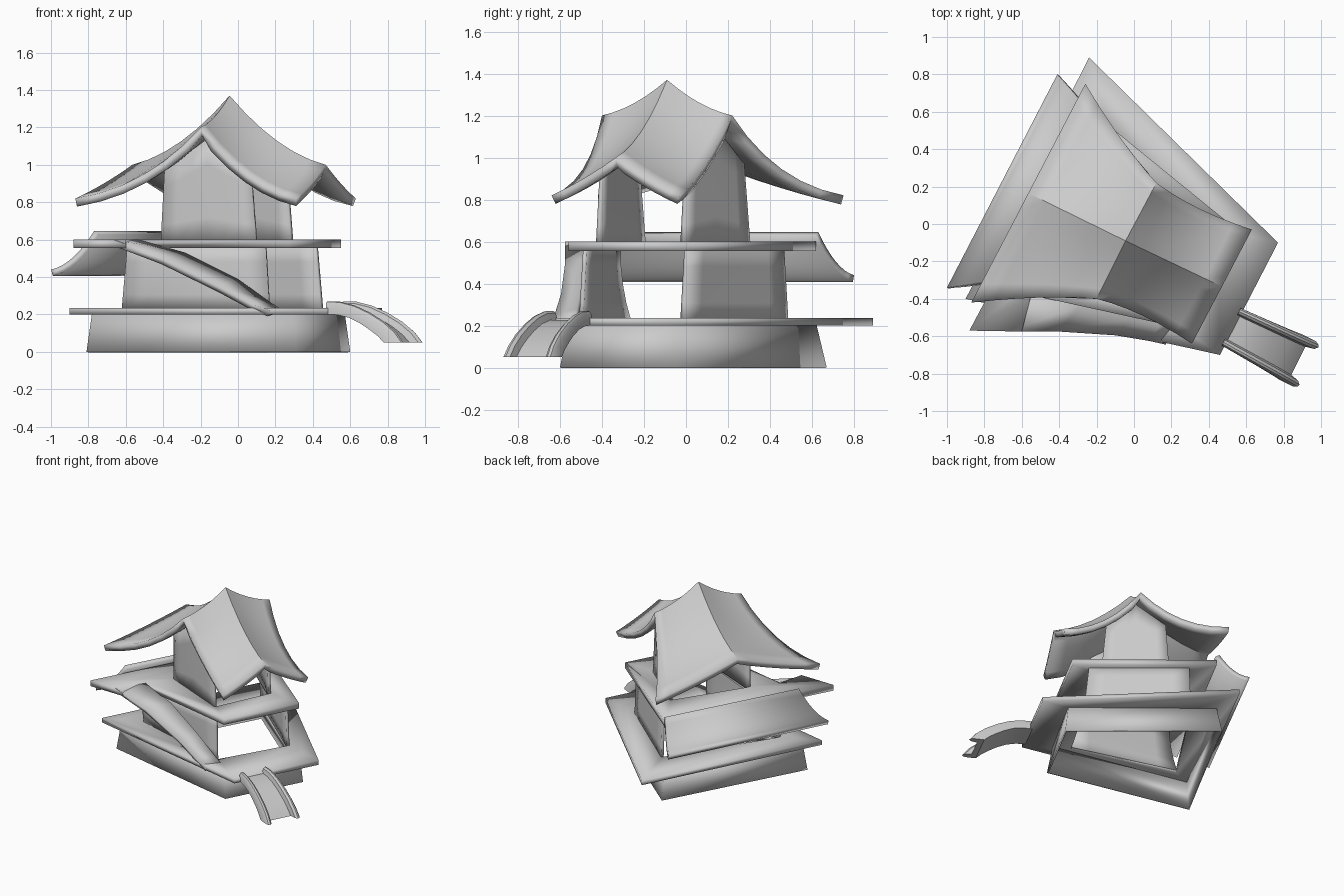
import bpy, bmesh
from mathutils import Vector as V

cube = bpy.data.objects.get("Cube")
if cube:
    bpy.data.objects.remove(cube, do_unlink=True)

grey = bpy.data.materials.new("plain_grey")
grey.use_nodes = True
grey.diffuse_color = (0.6, 0.6, 0.6, 1)
grey.node_tree.nodes["Principled BSDF"].inputs["Base Color"].default_value = (0.6, 0.6, 0.6, 1)
UP = V((0, 0, 1))


def finish(name, bm, thick=0, offset=-1.0):
    mesh = bpy.data.meshes.new(name)
    bm.to_mesh(mesh)
    bm.free()
    mesh.materials.append(grey)
    ob = bpy.data.objects.new(name, mesh)
    bpy.context.collection.objects.link(ob)
    if thick:
        mod = ob.modifiers.new("thickness", "SOLIDIFY")
        mod.thickness, mod.offset = thick, offset
    bpy.ops.object.select_all(action="DESELECT")
    ob.select_set(True)
    bpy.context.view_layer.objects.active = ob
    bpy.ops.object.shade_smooth_by_angle(angle=0.6)
    return ob


def sheet(name, rows, thick, offset=-1.0, closed=False, caps=False):
    """Skin a grid of points; sheets are turned to face upward."""
    bm = bmesh.new()
    g = [[bm.verts.new(p) for p in row] for row in rows]
    n = len(g[0])
    for r0, r1 in zip(g, g[1:]):
        for j in range(n if closed else n - 1):
            k = (j + 1) % n
            bm.faces.new((r0[j], r0[k], r1[k], r1[j]))
    if caps:
        bm.faces.new(g[0])
        bm.faces.new(g[-1])
        bmesh.ops.recalc_face_normals(bm, faces=bm.faces)
    else:
        bm.normal_update()
        if sum(f.normal.z for f in bm.faces) < 0:
            bmesh.ops.reverse_faces(bm, faces=bm.faces)
    return finish(name, bm, thick, offset)


def deck(name, outline, hole, top, thick):
    """Flat floor plate with an opening inside the walls."""
    bm = bmesh.new()
    edges = []
    for loop in (outline, hole):
        vs = [bm.verts.new((x, y, top)) for x, y in loop]
        edges += [bm.edges.new((vs[i - 1], vs[i])) for i in range(len(vs))]
    bmesh.ops.triangle_fill(bm, edges=edges, use_beauty=True, normal=UP)
    bm.normal_update()
    for f in bm.faces:
        if f.normal.z < 0:
            f.normal_flip()
    return finish(name, bm, thick)


def wall(name, low, high, z0, z1, rise=0.0, lean=0.0):
    """Upright wall from a low line to a high line, with a peaked top."""
    rows = []
    for i in range(5):
        k = i / 4
        a, b = (V(p).lerp(V(q), k) for p, q in zip(low, high))
        a.y -= lean * 4 * k * (1 - k)
        row = []
        for j in range(7):
            t = j / 6
            p = a.lerp(b, t)
            top = z1 + rise * (1 - abs(2 * t - 1))
            row.append((p.x, p.y, z0 + (top - z0) * k))
        rows.append(row)
    return sheet(name, rows, 0.02, 0.0)


# Hollow base and its floor
base_low = [(-.81, -.35), (.31, -.6), (.6, -.05), (-.26, .67)]
base_high = [(-.78, -.33), (.29, -.56), (.57, -.05), (-.25, .62)]
sheet("base_wall", [[(x, y, 0) for x, y in base_low], [(x, y, .21) for x, y in base_high]],
      0.015, closed=True)

lower = [(-.62, -.27), (.17, -.5), (.45, -.02), (-.13, .48)]
lower_top = [(-.59, -.32), (.15, -.48), (.42, 0), (-.13, .46)]
upper = [(-.41, -.2), (.1, -.42), (.29, -.02), (-.08, .3)]
upper_top = [(-.39, -.23), (.07, -.4), (.26, 0), (-.07, .27)]

deck("lower_deck", [(-.9, -.4), (.46, -.7), (.77, -.1), (-.24, .89)], lower, .235, .035)
deck("upper_deck", [(-.88, -.57), (-.6, -.575), (-.55, -.38), (.27, -.56), (.55, -.03), (-.25, .62)],
     upper, .6, .045)

# Two facing walls on each storey, open at both ends
for side, i in (("front", 0), ("back", 2)):
    wall("lower_wall_" + side, lower[i:i + 2], lower_top[i:i + 2], .22, .57,
         lean=.015 if i == 0 else 0)
    wall("upper_wall_" + side, upper[i:i + 2], upper_top[i:i + 2], .58, .97, rise=.17)

# Sloping walkway between the two decks
outer = [(-.66, -.575, .6), (-.4, -.575, .5), (-.1, -.595, .35), (.08, -.625, .255), (.17, -.645, .22)]
inner = [(-.53, -.38, .6), (-.28, -.43, .53), (.0, -.5, .39), (.15, -.52, .28), (.22, -.53, .235)]
sheet("walkway", [outer, inner], .035)

# Side awning: curved sheet falling away from the upper deck
high = [V((-.27, .63, .645)), V((-.77, -.3, .645))]
low = [V((-.41, .8, .44)), V((-1.0, -.34, .44))]
rows = []
for i in range(9):
    t = i / 8
    sag = UP * (-.16 * t * (1 - t))
    rows.append([h.lerp(l, t) + sag for h, l in zip(high, low)])
sheet("side_awning", rows, .035)

# Cross-gabled roof with sagging ridges and edges
apex = V((-.045, -.09, 1.37))
side_mid = {1: V((.47, -.335, 1.0)), -1: V((-.565, .165, 1.0))}
gable = {1: V((.12, .22, 1.2)), -1: V((-.2, -.4, 1.2))}
corner = {(1, 1): V((.63, -.03, .82)), (1, -1): V((.31, -.64, .82)),
          (-1, 1): V((-.26, .75, .82)), (-1, -1): V((-.87, -.42, .82))}


def bow(p, q, t, sag, pull=0.0):
    k = 4 * t * (1 - t)
    inward = apex - (p + q) / 2
    inward.z = 0
    return p.lerp(q, t) - UP * sag * k + inward.normalized() * pull * k


def roof_point(a, b):
    sa, sb = (1 if a >= 0 else -1), (1 if b >= 0 else -1)
    t, s = abs(a), abs(b)
    m, g, c = side_mid[sa], gable[sb], corner[sa, sb]
    across = bow(apex, m, t, .06).lerp(bow(g, c, t, .065, .03), s)
    along = bow(apex, g, s, .025).lerp(bow(m, c, s, .01), t)
    return across + along - apex.lerp(m, t).lerp(g.lerp(c, t), s)


steps = [i / 6 - 1 for i in range(13)]
sheet("roof", [[roof_point(a, b) for a in steps] for b in steps], .045)

# Entrance slide: channel with a raised rounded rail on each side
top = [(0, .27), (.08, .268), (.17, .247), (.26, .21), (.35, .16), (.42, .105), (.465, .05)]
bottom = [(0, .2), (.07, .198), (.14, .183), (.21, .153), (.27, .118), (.32, .085), (.36, .05)]
section = [(-1, 0), (-1, .75), (-.92, .95), (-.82, 1), (-.7, .85), (-.62, .4)]
section += [(-w, h) for w, h in reversed(section)]
start, end = V((.52, -.55, 0)), V((.935, -.76, 0))
run = (end - start).normalized()
side = run.cross(UP)
rows = []
for i, ((s1, z1), (s0, z0)) in enumerate(zip(top, bottom)):
    half = .112 + .004 * i
    rows.append([start + run * (s0 + (s1 - s0) * h) + side * (w * half) + UP * (z0 + (z1 - z0) * h)
                 for w, h in section])
sheet("entrance_slide", rows, 0, closed=True, caps=True)
